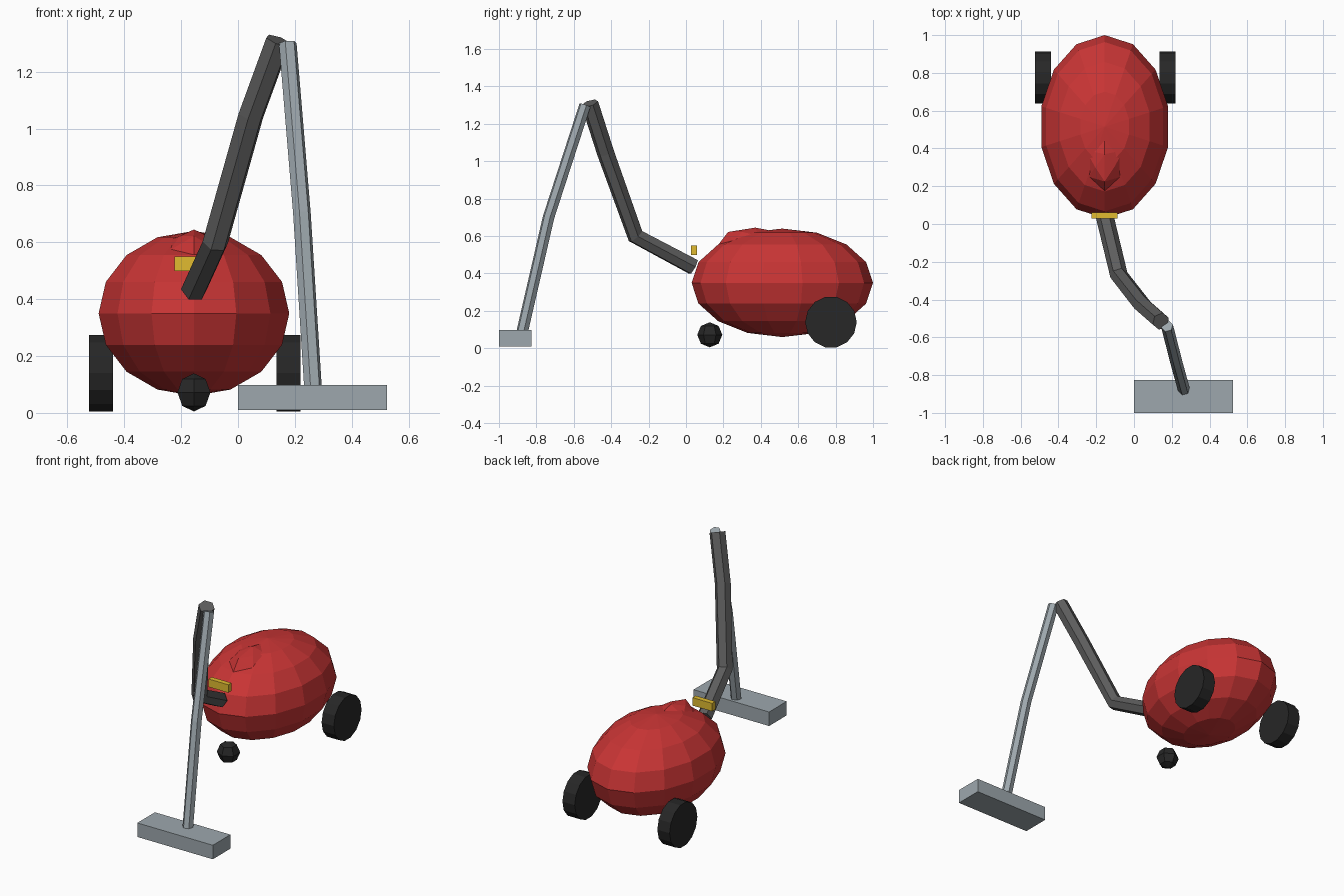
import bpy, bmesh
from math import pi
from mathutils import Matrix, Vector

if "Cube" in bpy.data.objects:
    bpy.data.objects.remove(bpy.data.objects["Cube"])

CX = -0.155  # centre line of the body


def material(name, rgb):
    m = bpy.data.materials.new(name)
    m.diffuse_color = (*rgb, 1)
    m.use_nodes = True
    m.node_tree.nodes["Principled BSDF"].inputs["Base Color"].default_value = m.diffuse_color
    return m


RED = material("red_plastic", (0.58, 0.035, 0.035))
BLACK = material("black_rubber", (0.02, 0.02, 0.02))
HOSE = material("dark_grey", (0.11, 0.11, 0.11))
STEEL = material("steel", (0.34, 0.39, 0.42))
YELLOW = material("yellow", (0.75, 0.5, 0.03))


def add(name, bm, mat):
    mesh = bpy.data.meshes.new(name)
    bmesh.ops.recalc_face_normals(bm, faces=bm.faces)
    bm.to_mesh(mesh)
    bm.free()
    mesh.materials.append(mat)
    ob = bpy.data.objects.new(name, mesh)
    bpy.context.collection.objects.link(ob)
    return ob


def ellipsoid(name, centre, radii, segments, rings, mat):
    bm = bmesh.new()
    mtx = Matrix.Translation(centre) @ Matrix.Diagonal((*radii, 1))
    bmesh.ops.create_uvsphere(bm, u_segments=segments, v_segments=rings, radius=1, matrix=mtx)
    return add(name, bm, mat)


def box(name, lo, hi, mat):
    lo, hi = Vector(lo), Vector(hi)
    bm = bmesh.new()
    mtx = Matrix.Translation((lo + hi) / 2) @ Matrix.Diagonal((*(hi - lo), 1))
    bmesh.ops.create_cube(bm, size=1, matrix=mtx)
    return add(name, bm, mat)


def tube(name, points, radius, mat):
    cu = bpy.data.curves.new(name, 'CURVE')
    cu.dimensions = '3D'
    cu.bevel_depth = radius
    cu.bevel_resolution = 1
    cu.use_fill_caps = True
    sp = cu.splines.new('POLY')
    sp.points.add(len(points) - 1)
    for p, co in zip(sp.points, points):
        p.co = (*co, 1)
    cu.materials.append(mat)
    ob = bpy.data.objects.new(name, cu)
    bpy.context.collection.objects.link(ob)
    sp.use_smooth = False
    return ob


# Egg-shaped body and front caster
ellipsoid("body", (CX, 0.515, 0.35), (0.344, 0.485, 0.29), 14, 8, RED)
ellipsoid("front_caster", (CX, 0.127, 0.072), (0.067, 0.067, 0.067), 6, 4, BLACK)

# Low faceted handle bump on top of the body
bm = bmesh.new()
half = [(0, 0.37, 0.645), (0, 0.225, 0.622), (0, 0.44, 0.632), (0, 0.17, 0.55),
        (0.05, 0.30, 0.622), (0.085, 0.25, 0.572), (0.1, 0.39, 0.602), (0.06, 0.36, 0.5)]
for x, y, z in half:
    for s in ((1, -1) if x else (1,)):
        bm.verts.new((CX + s * x, y, z))
hull = bmesh.ops.convex_hull(bm, input=bm.verts)
bmesh.ops.delete(bm, geom=list({v for v in hull["geom_interior"] if isinstance(v, bmesh.types.BMVert)}),
                 context='VERTS')
add("handle", bm, RED)

# Rear wheels
for side, x in (("left", -0.4825), ("right", 0.1775)):
    bm = bmesh.new()
    mtx = (Matrix.Translation((x, 0.775, 0.14)) @ Matrix.Rotation(pi / 2, 4, 'Y')
           @ Matrix.Rotation(0, 4, 'Z'))
    bmesh.ops.create_cone(bm, cap_ends=True, segments=14, radius1=0.138, radius2=0.138,
                          depth=0.085, matrix=mtx)
    add(f"{side}_wheel", bm, BLACK)

# Hose, wand, floor head and switch
tube("hose", [(CX, 0.04, 0.435), (-0.08, -0.27, 0.60), (0.045, -0.43, 1.045), (0.142, -0.515, 1.31)],
     0.047, HOSE)
tube("wand", [(0.175, -0.54, 1.30), (0.225, -0.735, 0.70), (0.265, -0.88, 0.07)], 0.032, STEEL)
box("floor_head", (0.0, -1.0, 0.01), (0.525, -0.825, 0.098), STEEL)
box("switch", (-0.224, 0.028, 0.50), (-0.087, 0.06, 0.55), YELLOW)
